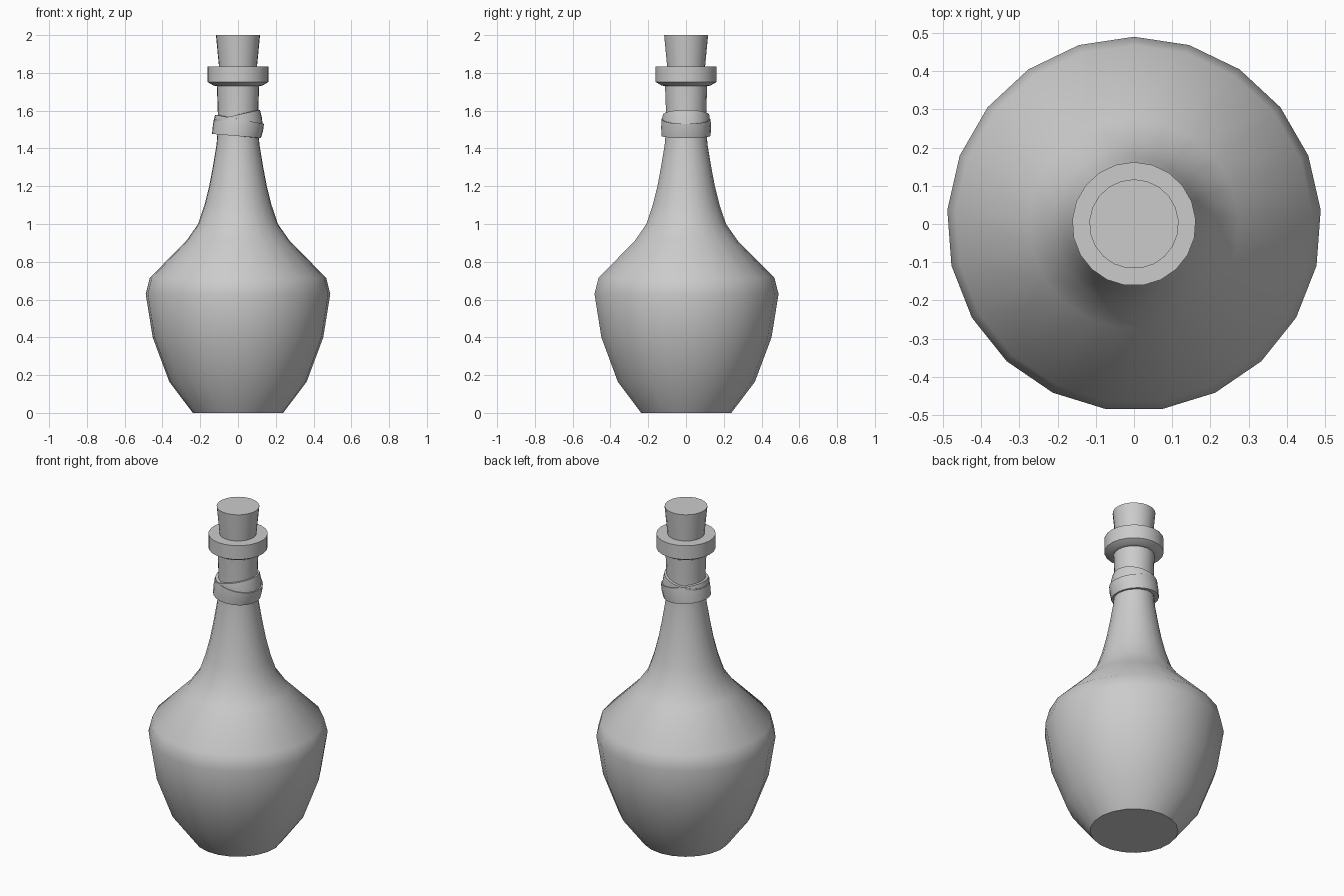
import bpy, bmesh
from math import sin, cos, pi, radians

if "Cube" in bpy.data.objects:
    bpy.data.objects.remove(bpy.data.objects["Cube"])

SIDES = 21


def finish(name, bm):
    bmesh.ops.recalc_face_normals(bm, faces=bm.faces)
    mesh = bpy.data.meshes.new(name)
    bm.to_mesh(mesh)
    bm.free()
    obj = bpy.data.objects.new(name, mesh)
    bpy.context.collection.objects.link(obj)
    bpy.ops.object.select_all(action='DESELECT')
    obj.select_set(True)
    bpy.context.view_layer.objects.active = obj
    bpy.ops.object.shade_smooth_by_angle(angle=radians(40))
    return obj


def ring_stack(name, rings, capped=True):
    """Bridge rings of points; cap the ends, or join last to first."""
    bm = bmesh.new()
    loops = [[bm.verts.new(p) for p in ring] for ring in rings]
    pairs = list(zip(loops, loops[1:]))
    if not capped:
        pairs.append((loops[-1], loops[0]))
    for a, b in pairs:
        for i in range(SIDES):
            j = (i + 1) % SIDES
            bm.faces.new((a[i], a[j], b[j], b[i]))
    if capped:
        bm.faces.new(loops[0])
        bm.faces.new(loops[-1])
    return finish(name, bm)


ANGLES = [pi / 2 + 2 * pi * i / SIDES for i in range(SIDES)]


def lathe(name, profile):
    return ring_stack(name, [[(r * cos(a), r * sin(a), z) for a in ANGLES]
                             for r, z in profile])


def band(name, low, high, low_slope, high_slope, radius, lean):
    """Tilted wrap: edge heights vary with x, the upper edge leans sideways."""
    rows = [(0.095, 0), (radius, 0), (radius + 0.003, 0.5), (radius, 1), (0.095, 1)]
    rings = []
    for r, t in rows:
        ring = []
        for a in ANGLES:
            z0 = low + low_slope * cos(a)
            z1 = high + high_slope * cos(a)
            ring.append((r * cos(a) + lean * (t - 0.5), r * sin(a), z0 + (z1 - z0) * t))
        rings.append(ring)
    return ring_stack(name, rings, capped=False)


# Bottle body and neck
lathe("bottle", [(0.24, 0), (0.365, 0.165), (0.453, 0.40), (0.49, 0.63),
                 (0.468, 0.715), (0.275, 0.91), (0.212, 1.0), (0.178, 1.1),
                 (0.153, 1.2), (0.134, 1.3), (0.114, 1.42), (0.106, 1.52),
                 (0.108, 1.62), (0.113, 1.75)])

# Lip around the mouth
lathe("bottle_lip", [(0.112, 1.73), (0.13, 1.733), (0.162, 1.752), (0.162, 1.835)])

# Tapered cork
lathe("cork", [(0.092, 1.74), (0.117, 2.0)])

# Two crossing wraps on the neck
band("lower_neck_wrap", 1.466, 1.554, -0.011, -0.024, 0.130, 0.016)
band("upper_neck_wrap", 1.505, 1.577, 0.018, 0.027, 0.124, -0.014)
